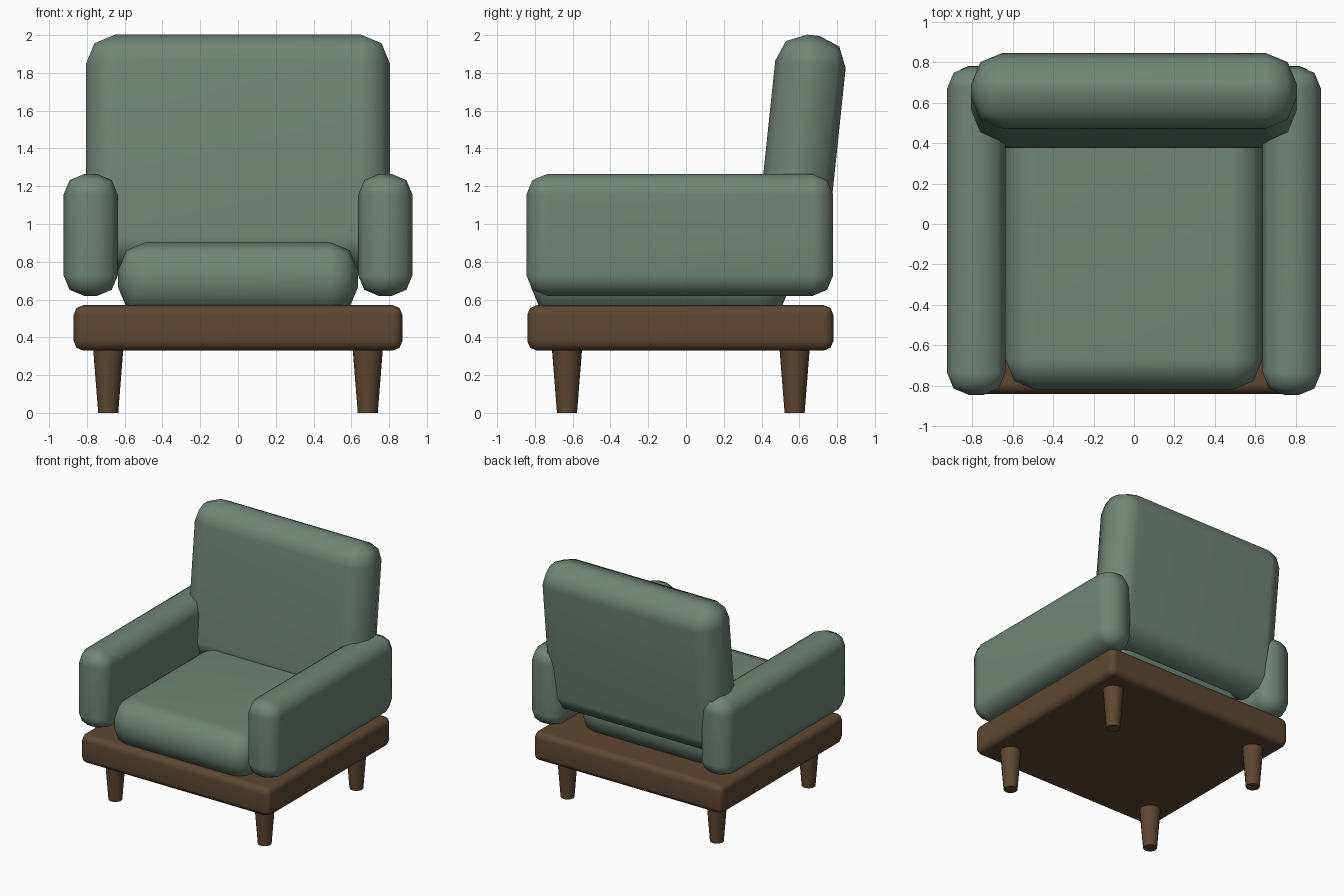
import bpy
import bmesh
from math import radians
from mathutils import Matrix

cube = bpy.data.objects.get("Cube")
if cube:
    bpy.data.objects.remove(cube, do_unlink=True)


def make_material(name, rgb):
    mat = bpy.data.materials.new(name)
    mat.use_nodes = True
    colour = (*rgb, 1.0)
    mat.diffuse_color = colour
    mat.node_tree.nodes["Principled BSDF"].inputs["Base Color"].default_value = colour
    return mat


fabric = make_material("sage_fabric", (0.16, 0.235, 0.185))
wood = make_material("brown_wood", (0.112, 0.062, 0.031))


def add_object(name, bm, mat, location):
    mesh = bpy.data.meshes.new(name)
    bm.to_mesh(mesh)
    bm.free()
    mesh.materials.append(mat)
    obj = bpy.data.objects.new(name, mesh)
    obj.location = location
    bpy.context.collection.objects.link(obj)
    bpy.ops.object.select_all(action="DESELECT")
    obj.select_set(True)
    bpy.context.view_layer.objects.active = obj
    bpy.ops.object.shade_smooth_by_angle(angle=radians(60))
    return obj


def rounded_box(name, mat, location, size, radius, tilt=0):
    """Box with softly rounded edges, optionally leaning back."""
    bm = bmesh.new()
    bmesh.ops.create_cube(bm, size=1, matrix=Matrix.Diagonal((*size, 1)))
    bmesh.ops.bevel(bm, geom=bm.edges[:], offset=radius, segments=2,
                    profile=0.5, affect="EDGES")
    obj = add_object(name, bm, mat, location)
    obj.rotation_euler.x = -radians(tilt)
    # Keep the broad faces evenly shaded
    obj.modifiers.new("even_shading", "WEIGHTED_NORMAL").keep_sharp = True
    return obj


def tapered_leg(name, location, height):
    bm = bmesh.new()
    bmesh.ops.create_cone(bm, cap_ends=True, segments=16, radius1=0.053,
                          radius2=0.08, depth=height)
    return add_object(name, bm, wood, location)


# Wooden platform
rounded_box("base", wood, (0, -0.03, 0.45), (1.74, 1.62, 0.24), 0.05)

# Cushions
rounded_box("seat_cushion", fabric, (0, -0.135, 0.71), (1.27, 1.37, 0.39), 0.15)
rounded_box("back_cushion", fabric, (0, 0.61, 1.38), (1.61, 0.375, 1.245), 0.155, tilt=6)

# Arms and legs on both sides
for side, s in (("left", 1), ("right", -1)):
    rounded_box(side + "_arm", fabric, (s * 0.78, -0.033, 0.942),
                (0.288, 1.625, 0.645), 0.11)
    for end, y in (("front", -0.63), ("back", 0.575)):
        tapered_leg(f"{end}_{side}_leg", (s * 0.687, y, 0.17), 0.34)
